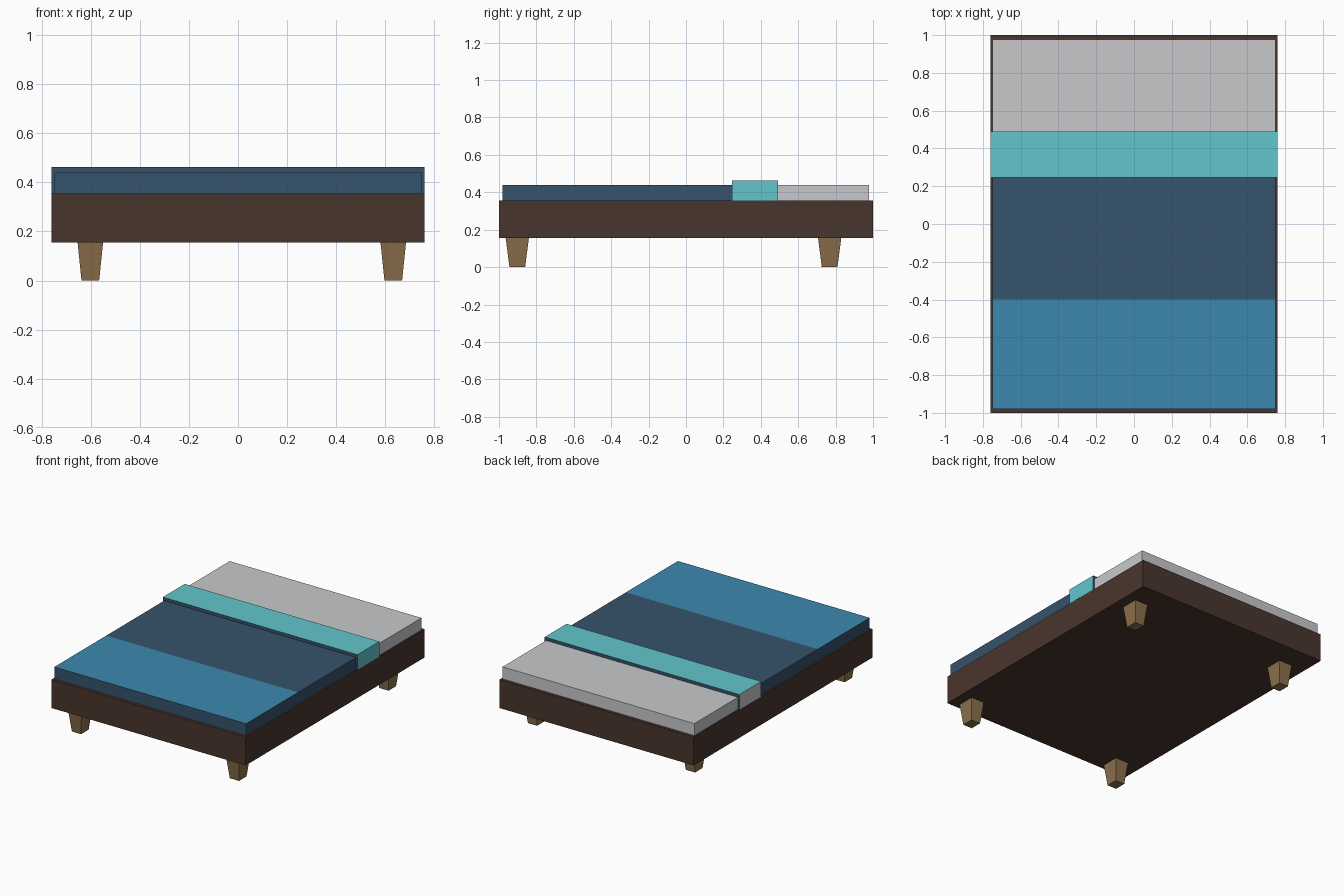
import bpy, bmesh

if "Cube" in bpy.data.objects:
    bpy.data.objects.remove(bpy.data.objects["Cube"])


def material(name, r, g, b):
    def lin(c):
        c /= 255
        return c / 12.92 if c <= 0.04045 else ((c + 0.055) / 1.055) ** 2.4
    m = bpy.data.materials.new(name)
    m.diffuse_color = (lin(r), lin(g), lin(b), 1)
    m.use_nodes = True
    m.node_tree.nodes["Principled BSDF"].inputs["Base Color"].default_value = m.diffuse_color
    return m


BROWN = material("dark brown wood", 73, 53, 45)
TAN = material("tan wood", 139, 112, 76)
GREY = material("light grey sheet", 200, 201, 203)
NAVY = material("navy blanket", 54, 83, 108)
BLUE = material("blue blanket", 61, 137, 176)
TEAL = material("teal fold", 98, 198, 204)


def box(name, lo, hi, mats, rule=None, taper=(0, 0), cuts=()):
    """Box from lo to hi; taper insets the bottom; cuts slice it along y."""
    bm = bmesh.new()
    bmesh.ops.create_cube(bm, size=1)
    for v in bm.verts:
        bottom = v.co.z < 0
        for i in range(3):
            side = 1 if v.co[i] > 0 else -1
            v.co[i] = hi[i] if side > 0 else lo[i]
            if bottom and i < 2:
                v.co[i] -= side * taper[i]
    for y in cuts:
        bmesh.ops.bisect_plane(bm, geom=bm.verts[:] + bm.edges[:] + bm.faces[:],
                               plane_co=(0, y, 0), plane_no=(0, 1, 0))
    bm.normal_update()
    if rule:
        for f in bm.faces:
            f.material_index = rule(f.normal, f.calc_center_median())
    me = bpy.data.meshes.new(name)
    bm.to_mesh(me)
    bm.free()
    for m in mats:
        me.materials.append(m)
    ob = bpy.data.objects.new(name, me)
    bpy.context.collection.objects.link(ob)
    return ob


# Frame
box("bed_frame", (-0.76, -1, 0.155), (0.76, 1, 0.355), [BROWN])

# Mattress: grey head end, navy blanket, blue top at the foot
def mattress_rule(n, c):
    if c.y > 0.37:
        return 0
    return 2 if n.z > 0.5 and c.y < -0.4 else 1


box("mattress", (-0.75, -0.98, 0.355), (0.75, 0.978, 0.44),
    [GREY, NAVY, BLUE], mattress_rule, cuts=(-0.4, 0.37))

# Folded band: teal top and right end, grey left end, navy front and back
def fold_rule(n, c):
    if abs(n.y) > 0.5:
        return 1
    return 2 if n.x < -0.5 else 0


box("blanket_fold", (-0.761, 0.247, 0.355), (0.761, 0.491, 0.462),
    [TEAL, NAVY, GREY], fold_rule)

# Tapered legs
for xn, x in (("left", -0.602), ("right", 0.633)):
    for yn, y in (("front", -0.902), ("back", 0.768)):
        box(f"{yn}_{xn}_leg", (x - 0.052, y - 0.062, 0), (x + 0.052, y + 0.062, 0.155),
            [TAN], taper=(0.016, 0.02))
